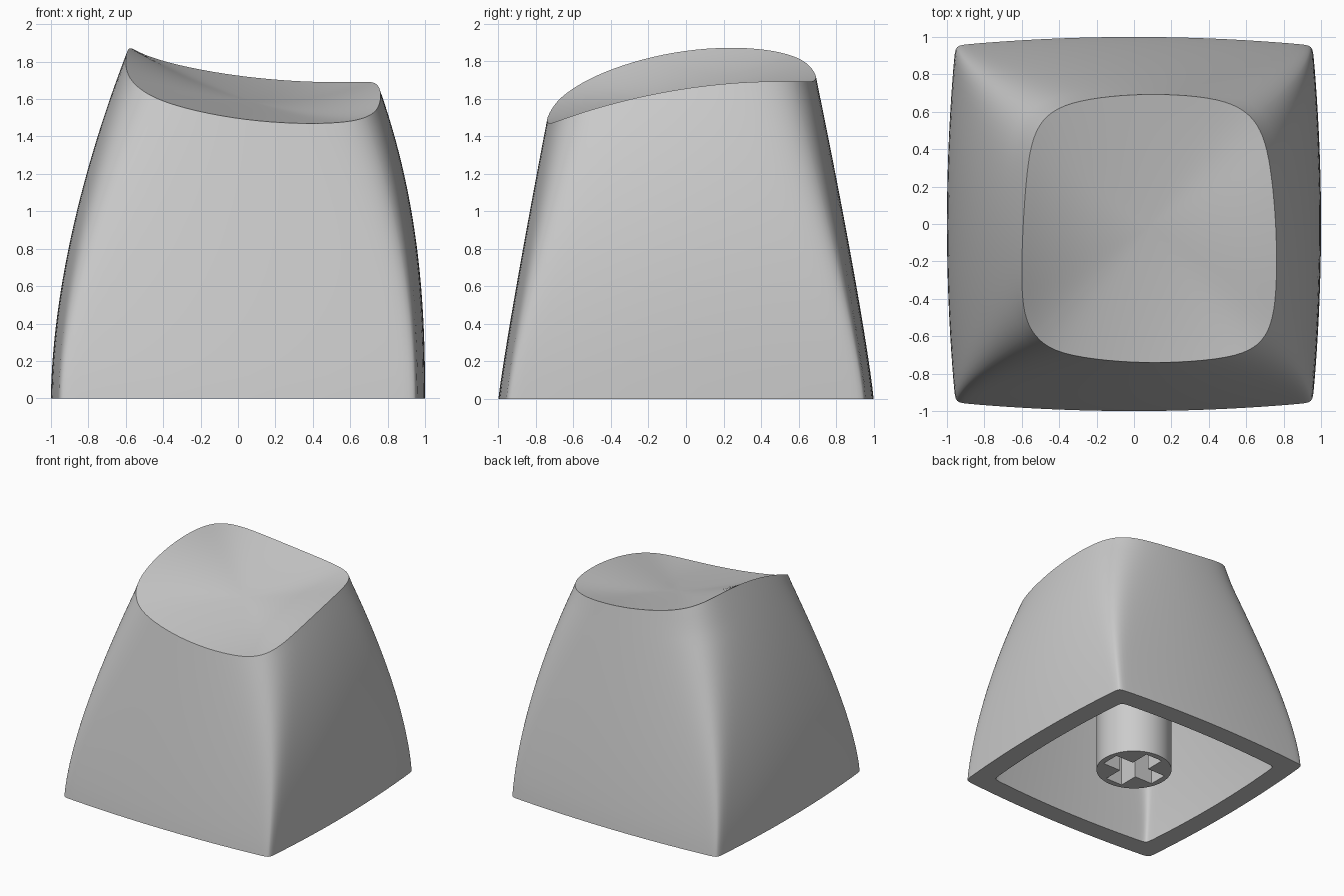
import bpy, bmesh, math
from mathutils import Vector

if "Cube" in bpy.data.objects:
    bpy.data.objects.remove(bpy.data.objects["Cube"])

SIDE = 32          # segments along each side of the outline
CEILING = 1.3      # height of the hollow
WALL = 0.83        # inner outline relative to outer
DEPTH = 0.12       # depth of the finger dish below its rim

mat = bpy.data.materials.new("light_grey_plastic")
mat.use_nodes = True
GREY = (0.6, 0.6, 0.6, 1)
mat.diffuse_color = GREY
mat.node_tree.nodes["Principled BSDF"].inputs["Base Color"].default_value = GREY


def make_object(name, bm):
    bmesh.ops.recalc_face_normals(bm, faces=bm.faces[:])
    mesh = bpy.data.meshes.new(name)
    bm.to_mesh(mesh)
    bm.free()
    mesh.materials.append(mat)
    obj = bpy.data.objects.new(name, mesh)
    bpy.context.collection.objects.link(obj)
    return obj


def smooth(obj, degrees):
    bpy.ops.object.select_all(action='DESELECT')
    obj.select_set(True)
    bpy.context.view_layer.objects.active = obj
    bpy.ops.object.shade_smooth_by_angle(angle=math.radians(degrees))


def rim_height(x, y):
    """Saddle surface that the top rim lies on."""
    return 1.722 - 0.165*x + 0.15*y + 0.1*x*x - 0.21*y*y + 0.08*x*y*y


def unit_square():
    """Square perimeter points, bunched towards the corners."""
    pts = []
    for c, s in ((1, 0), (0, 1), (-1, 0), (0, -1)):
        for i in range(SIDE):
            w = -math.cos(math.pi * i / SIDE)
            pts.append((c - s*w, s + c*w))
    return pts


def section(u, v, z, scale=1.0):
    """Point of the outline at height z: bowed sides, corners rounder with height."""
    left = -1 + 0.41 * (z / 1.86) ** 1.75
    right = 1 - 0.245 * (z / 1.66) ** 2.4
    front = -1 + 0.26 * (z / 1.49) ** 1.1
    back = 1 - 0.31 * (z / 1.73) ** 1.15
    t = min(z / 1.65, 1) ** 1.6
    n = 1 / (1/60 + (1/6.6 - 1/60) * t)
    d = (abs(u)**n + abs(v)**n) ** (1/n)
    u, v = u/d, v/d
    bow = 0.045 + 0.06 * t
    u, v = u * (1 - bow*v*v), v * (1 - bow*u*u)
    return Vector(((left + right)/2 + scale*u*(right - left)/2,
                   (front + back)/2 + scale*v*(back - front)/2, z))


def rim_point(u, v):
    """Where the side wall meets the top rim surface."""
    z = 1.65
    for _ in range(25):
        p = section(u, v, z)
        z = (z + rim_height(p.x, p.y)) / 2
    return section(u, v, z)


# Shell: rings run from the top centre, down the outside, and up the hollow
square = unit_square()
rim = [rim_point(u, v) for u, v in square]
centre = Vector((0.08, -0.015, 0))


def dish_point(p, f):
    """Point of the finger dish, a fraction f of the way from centre to rim."""
    q = centre.lerp(p, f)
    q.z = rim_height(q.x, q.y) - DEPTH * (1 - f*f)
    return q


rings = [[dish_point(p, i / 16) for p in rim] for i in range(1, 16)]
for i in range(25):
    rings.append([section(u, v, p.z * (1 - i/24)) for (u, v), p in zip(square, rim)])
for i in range(15):
    rings.append([section(u, v, CEILING * i/14, WALL) for u, v in square])

bm = bmesh.new()
loops = [[bm.verts.new(p) for p in ring] for ring in rings]
count = len(square)
for a, b in zip(loops, loops[1:]):
    for j in range(count):
        k = (j + 1) % count
        bm.faces.new((a[j], a[k], b[k], b[j]))
apex = bm.verts.new(dish_point(centre, 0))
for j in range(count):
    bm.faces.new((apex, loops[0][(j + 1) % count], loops[0][j]))
bm.faces.new(loops[-1])
smooth(make_object("keycap_shell", bm), 45)


# Stem: round post under the top with a cross-shaped socket
def prism(name, outline, z0, z1):
    bm = bmesh.new()
    face = bm.faces.new([bm.verts.new((x, y, z0)) for x, y in outline])
    top = bmesh.ops.extrude_face_region(bm, geom=[face])["geom"]
    bmesh.ops.translate(bm, vec=(0, 0, z1 - z0),
                        verts=[g for g in top if isinstance(g, bmesh.types.BMVert)])
    return make_object(name, bm)


circle = [(0.3*math.cos(math.tau*i/64), 0.3*math.sin(math.tau*i/64)) for i in range(64)]
arm, half = 0.25, 0.08
cross = []
for c, s in ((1, 0), (0, 1), (-1, 0), (0, -1)):
    for x, y in ((arm, -half), (arm, half), (half, half)):
        cross.append((c*x - s*y, s*x + c*y))

stem = prism("switch_stem", circle, 0.03, CEILING + 0.05)
cutter = prism("socket_cutter", cross, -0.1, 0.45)
cutter.hide_render = True
cut = stem.modifiers.new("socket", 'BOOLEAN')
cut.operation = 'DIFFERENCE'
cut.solver = 'EXACT'
cut.object = cutter
bpy.context.view_layer.objects.active = stem
bpy.ops.object.modifier_apply(modifier="socket")
bpy.data.objects.remove(cutter)
smooth(stem, 30)
